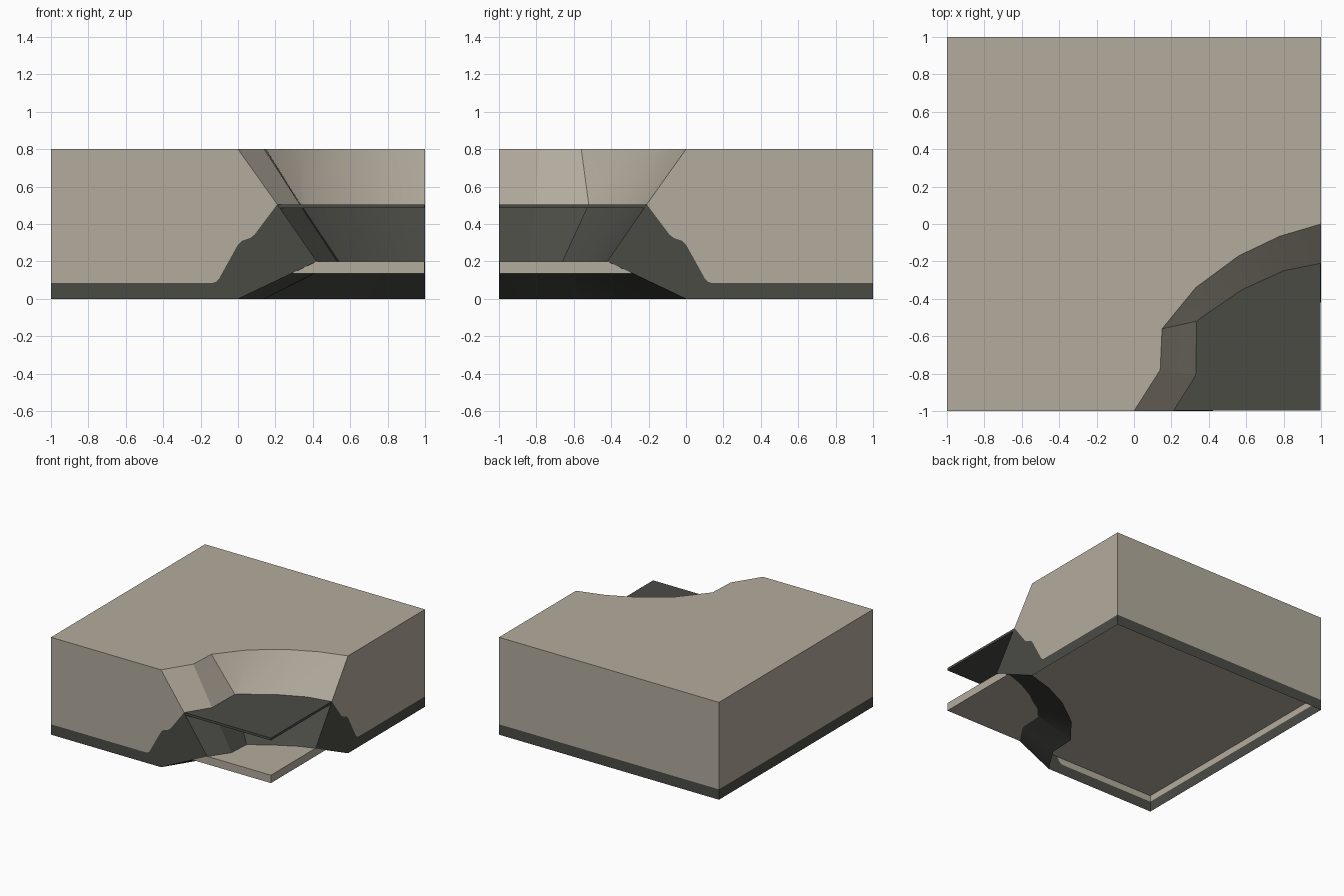
import bpy, bmesh

if "Cube" in bpy.data.objects:
    bpy.data.objects.remove(bpy.data.objects["Cube"])


def material(name, rgb):
    m = bpy.data.materials.new(name)
    m.diffuse_color = (*rgb, 1)
    m.use_nodes = True
    m.node_tree.nodes["Principled BSDF"].inputs["Base Color"].default_value = m.diffuse_color
    return m


STONE = material("pale_stone", (0.455, 0.41, 0.34))
DARK = material("dark_rock", (0.07, 0.07, 0.06))

# Contours of the hollowed corner at each height, from front edge to right edge
RINGS = [
    (0.0, [(0, -1), (.14, -.78), (.15, -.56), (.33, -.34), (.56, -.17), (.78, -.065), (1, 0)]),
    (0.2, [(.42, -1), (.53, -.84), (.54, -.66), (.57, -.64), (.73, -.54), (.88, -.46), (1, -.42)]),
    (0.505, [(.21, -1), (.33, -.81), (.335, -.52), (.36, -.5), (.58, -.35), (.8, -.25), (1, -.21)]),
    (0.8, [(0, -1), (.14, -.78), (.15, -.56), (.33, -.34), (.56, -.17), (.78, -.065), (1, 0)]),
]
# Line between dark base and stone on the two cut sides
SEAM = [(.21, .505), (.09, .345), (.065, .325), (.02, .31), (0, .29),
        (-.1, .11), (-.115, .092), (-.135, .085), (-1, .085)]

bm = bmesh.new()


def face(points, mat):
    f = bm.faces.new([bm.verts.new(p) for p in points])
    f.material_index = mat


# Hollow wall: dark below the shelf, stone above
for (z0, a), (z1, b) in zip(RINGS, RINGS[1:]):
    for i in range(len(a) - 1):
        face([(*a[i], z0), (*a[i + 1], z0), (*b[i + 1], z1), (*b[i], z1)],
             0 if z0 > 0.5 else 1)

# Front side and its mirrored twin on the right
dark_side = [(-1, 0), (0, 0), (.42, .2)] + SEAM
stone_side = SEAM[::-1] + [(0, .8), (-1, .8)]
for outline, mat in ((dark_side, 1), (stone_side, 0)):
    face([(x, -1, z) for x, z in outline], mat)
    face([(1, -x, z) for x, z in reversed(outline)], mat)

# Plain back and left sides with a dark base band
for z0, z1, mat in ((0, .085, 1), (.085, .8, 0)):
    face([(1, 1, z0), (-1, 1, z0), (-1, 1, z1), (1, 1, z1)], mat)
    face([(-1, 1, z0), (-1, -1, z0), (-1, -1, z1), (-1, 1, z1)], mat)

# Flat top
face([(-1, -1, .8)] + [(x, y, .8) for x, y in RINGS[-1][1]] + [(1, 1, .8), (-1, 1, .8)], 0)

bmesh.ops.remove_doubles(bm, verts=bm.verts, dist=0.0005)
mesh = bpy.data.meshes.new("rock_block")
bm.to_mesh(mesh)
bm.free()
mesh.materials.append(STONE)
mesh.materials.append(DARK)
block = bpy.data.objects.new("rock_block", mesh)
bpy.context.collection.objects.link(block)
bpy.context.view_layer.objects.active = block
block.select_set(True)
bpy.ops.object.shade_smooth_by_angle(angle=0.45)


# Floor plate and thin shelf, a hair inside the sides
def slab(name, z0, z1, mat):
    bpy.ops.mesh.primitive_cube_add(size=1, location=(0, 0, (z0 + z1) / 2))
    ob = bpy.context.object
    ob.name = name
    ob.scale = (1.995, 1.995, z1 - z0)
    ob.data.materials.append(mat)


slab("floor_plate", .135, .2, STONE)
slab("thin_shelf", .485, .505, DARK)
